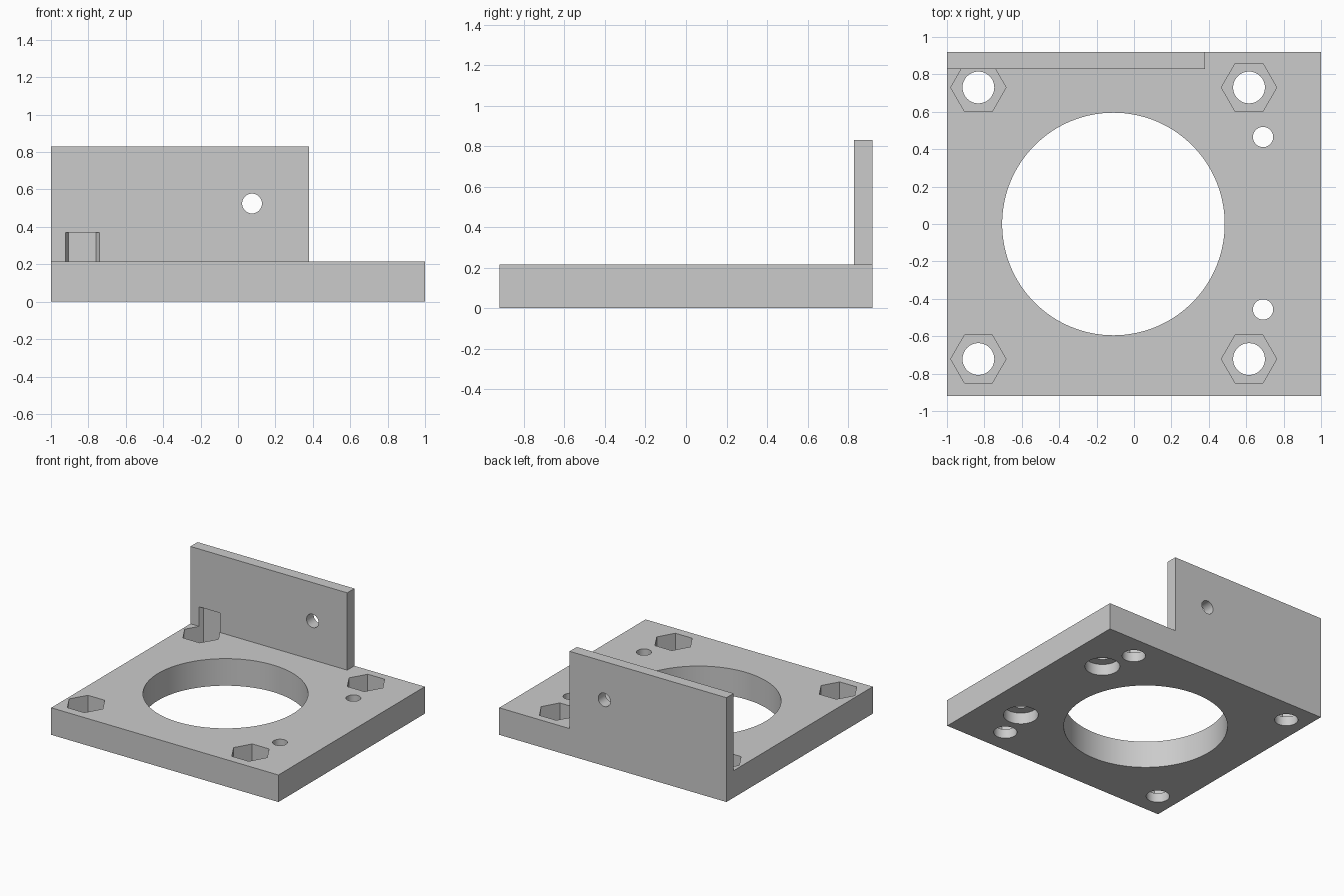
import bpy, bmesh
from math import radians
from mathutils import Matrix, Vector

cube = bpy.data.objects.get("Cube")
if cube:
    bpy.data.objects.remove(cube, do_unlink=True)

W, D = 1.0, 0.92                   # plate half width and half depth
PLATE, TOP = 0.215, 0.83           # plate thickness, wall height
WALL_X, WALL_Y = 0.38, 0.83        # end and front face of the wall

grey = bpy.data.materials.new("plain grey")
grey.use_nodes = True
colour = (0.6, 0.6, 0.6, 1)
grey.diffuse_color = colour
grey.node_tree.nodes["Principled BSDF"].inputs["Base Color"].default_value = colour


def add_object(name, bm):
    mesh = bpy.data.meshes.new(name)
    bm.to_mesh(mesh)
    bm.free()
    mesh.materials.append(grey)
    obj = bpy.data.objects.new(name, mesh)
    bpy.context.collection.objects.link(obj)
    return obj


# Bracket body: a plate with the back strip of its top face pulled up into a wall
bm = bmesh.new()
bmesh.ops.create_cube(bm, size=1, matrix=Matrix.Translation((0, 0, PLATE / 2))
                      @ Matrix.Diagonal((2 * W, 2 * D, PLATE, 1)))
for co, no in (((WALL_X, 0, 0), (1, 0, 0)), ((0, WALL_Y, 0), (0, 1, 0))):
    bmesh.ops.bisect_plane(bm, geom=bm.verts[:] + bm.edges[:] + bm.faces[:],
                           plane_co=co, plane_no=no)
strip = []
for f in bm.faces:
    c = f.calc_center_median()
    if f.normal.z > 0.9 and c.x < WALL_X and c.y > WALL_Y:
        strip.append(f)
raised = bmesh.ops.extrude_face_region(bm, geom=strip)["geom"]
bmesh.ops.delete(bm, geom=strip, context="FACES_ONLY")
for v in raised:
    if isinstance(v, bmesh.types.BMVert):
        v.co.z = TOP
bmesh.ops.dissolve_limit(bm, angle_limit=0.01, verts=bm.verts[:], edges=bm.edges[:])
bmesh.ops.recalc_face_normals(bm, faces=bm.faces[:])
body = add_object("mounting_bracket", bm)

cutters = []


def cut(name, start, length, radius, sides=48, axis="Z"):
    """Subtract a prism that runs from start along the axis."""
    bm = bmesh.new()
    turn = Matrix.Rotation(radians(-90), 4, "X") if axis == "Y" else Matrix()
    bmesh.ops.create_cone(bm, cap_ends=True, segments=sides, radius1=radius,
                          radius2=radius, depth=length,
                          matrix=Matrix.Translation(Vector(start)) @ turn
                          @ Matrix.Translation((0, 0, length / 2)))
    if sides == 6:                 # hexagon points lie along x
        bmesh.ops.rotate(bm, verts=bm.verts[:], cent=start,
                         matrix=Matrix.Rotation(radians(30), 3, "Z"))
    tool = add_object(name, bm)
    tool.hide_render = True
    cutters.append(tool)
    mod = body.modifiers.new(name, "BOOLEAN")
    mod.operation, mod.solver, mod.object = "DIFFERENCE", "EXACT", tool


# Large central opening
cut("centre_opening_cutter", (-0.11, 0, -0.1), 0.5, 0.595, 128)
# Bolt holes with hexagonal nut pockets above
for x in (-0.832, 0.615):
    for y in (-0.722, 0.73):
        cut("bolt_hole_cutter", (x, y, -0.1), 0.25, 0.085)
        cut("nut_pocket_cutter", (x, y, 0.075), 0.295, 0.148, 6)
# Small screw holes, widened from below
for y in (-0.457, 0.465):
    cut("screw_hole_cutter", (0.69, y, -0.1), 0.5, 0.054)
    cut("screw_head_cutter", (0.69, y, -0.1), 0.19, 0.127)
# Hole through the wall
cut("wall_hole_cutter", (0.075, 0.7, 0.525), 0.4, 0.053, axis="Y")

# Bake the cuts and drop the cutters
bpy.context.view_layer.update()
graph = bpy.context.evaluated_depsgraph_get()
baked = bpy.data.meshes.new_from_object(body.evaluated_get(graph))
body.modifiers.clear()
body.data = baked
baked.materials.clear()
baked.materials.append(grey)
for p in baked.polygons:
    p.material_index = 0
for tool in cutters:
    bpy.data.objects.remove(tool, do_unlink=True)

# Round the hole walls, keep every corner sharp
bpy.ops.object.select_all(action="DESELECT")
body.select_set(True)
bpy.context.view_layer.objects.active = body
bpy.ops.object.shade_smooth_by_angle(angle=radians(30))
